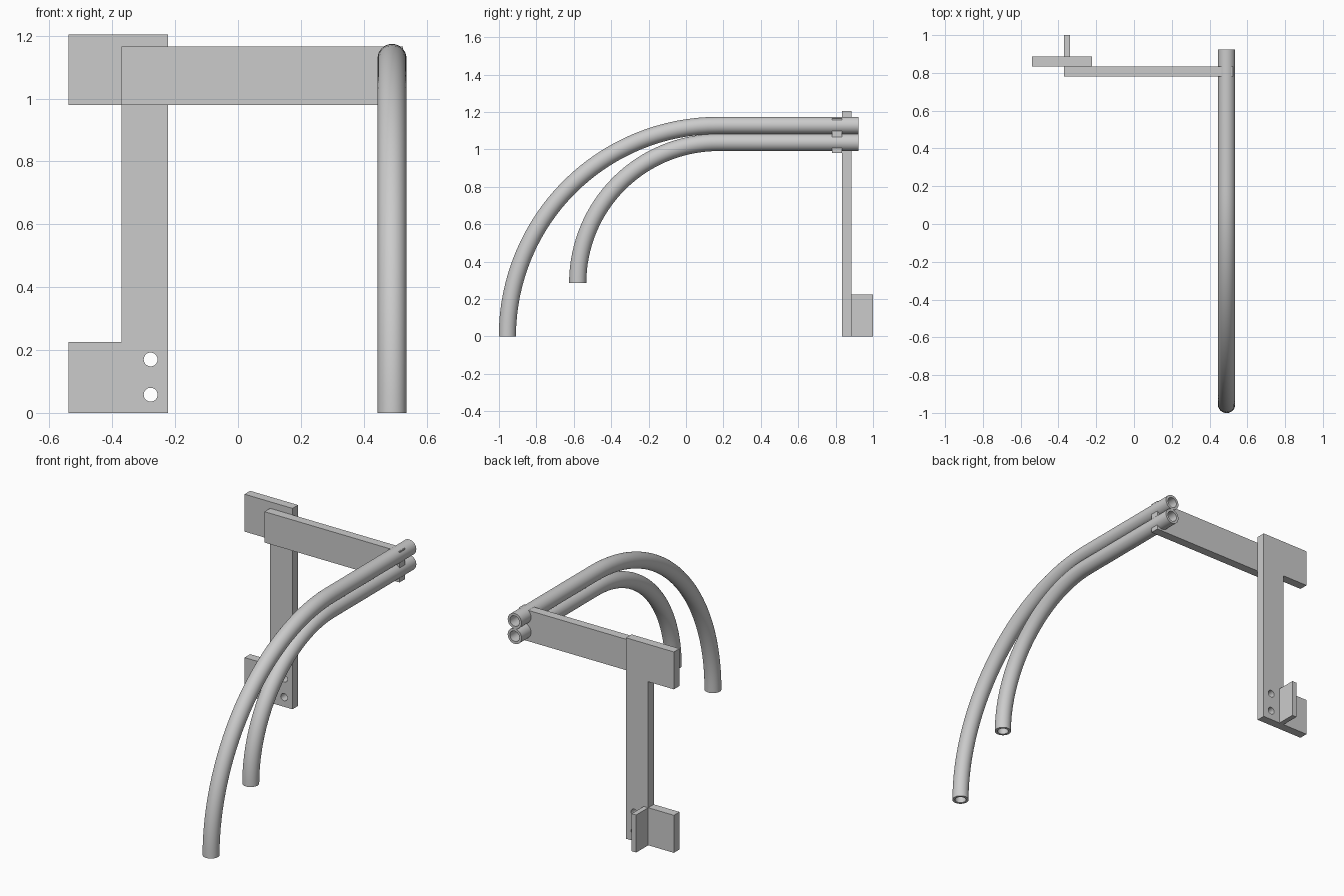
import bpy, bmesh
from math import cos, sin, pi, radians
from mathutils import Vector, Matrix

default = bpy.data.objects.get("Cube")
if default:
    bpy.data.objects.remove(default, do_unlink=True)

# Single plain grey material
steel = bpy.data.materials.new("grey_steel")
grey = (0.6, 0.6, 0.6, 1)
steel.use_nodes = True
steel.diffuse_color = grey
steel.node_tree.nodes["Principled BSDF"].inputs["Base Color"].default_value = grey


def add_object(name, mesh):
    mesh.materials.clear()
    mesh.materials.append(steel)
    obj = bpy.data.objects.new(name, mesh)
    bpy.context.collection.objects.link(obj)
    return obj


def smooth(obj):
    bpy.ops.object.select_all(action="DESELECT")
    obj.select_set(True)
    bpy.context.view_layer.objects.active = obj
    bpy.ops.object.shade_smooth_by_angle(angle=radians(35))


def box(name, low, high):
    low, high = Vector(low), Vector(high)
    bm = bmesh.new()
    bmesh.ops.create_cube(bm, size=1, matrix=Matrix.Translation((low + high) / 2)
                          @ Matrix.Diagonal((high - low).to_4d()))
    mesh = bpy.data.meshes.new(name)
    bm.to_mesh(mesh)
    bm.free()
    return add_object(name, mesh)


def plate(name, outlines, y_front, y_back):
    """Upright plate from x-z outlines; inner outlines become holes."""
    curve = bpy.data.curves.new(name, "CURVE")
    curve.dimensions = "2D"
    curve.fill_mode = "BOTH"
    curve.extrude = (y_back - y_front) / 2
    for points in outlines:
        spline = curve.splines.new("POLY")
        spline.points.add(len(points) - 1)
        for point, (x, z) in zip(spline.points, points):
            point.co = (x, z, 0, 1)
        spline.use_cyclic_u = True
    temp = bpy.data.objects.new(name + "_outline", curve)
    bpy.context.collection.objects.link(temp)
    graph = bpy.context.evaluated_depsgraph_get()
    mesh = bpy.data.meshes.new_from_object(temp.evaluated_get(graph))
    bpy.data.objects.remove(temp, do_unlink=True)
    mesh.transform(Matrix.Translation((0, (y_front + y_back) / 2, 0))
                   @ Matrix.Rotation(pi / 2, 4, "X"))
    bm = bmesh.new()
    bm.from_mesh(mesh)
    bmesh.ops.remove_doubles(bm, verts=bm.verts, dist=0.0001)
    bmesh.ops.recalc_face_normals(bm, faces=bm.faces)
    bm.to_mesh(mesh)
    bm.free()
    return add_object(name, mesh)


def bent_pipe(name, x, y_back, y_bend, z_low, bend, outer=0.046, inner=0.031,
              sides=32, steps=32):
    """Hollow pipe: straight run, then a quarter bend down to z_low."""
    path = [(y_back, z_low + bend, pi / 2)]
    for i in range(steps + 1):
        a = pi / 2 + pi / 2 * i / steps
        path.append((y_bend + bend * cos(a), z_low + bend * sin(a), a))
    bm = bmesh.new()
    walls = []
    for radius in (outer, inner):
        rings = []
        for y, z, a in path:
            ring = []
            for k in range(sides):
                t = 2 * pi * k / sides
                r = radius * sin(t)
                ring.append(bm.verts.new((x + radius * cos(t),
                                          y + r * cos(a), z + r * sin(a))))
            rings.append(ring)
        walls.append(rings)

    def bridge(one, two):
        for k in range(sides):
            n = (k + 1) % sides
            bm.faces.new((one[k], one[n], two[n], two[k]))

    for rings in walls:
        for one, two in zip(rings, rings[1:]):
            bridge(one, two)
    for end in (0, -1):
        bridge(walls[0][end], walls[1][end])
    bmesh.ops.recalc_face_normals(bm, faces=bm.faces)
    mesh = bpy.data.meshes.new(name)
    bm.to_mesh(mesh)
    bm.free()
    smooth(add_object(name, mesh))


def circle(x, z, radius, sides=32):
    return [(x + radius * cos(2 * pi * k / sides), z + radius * sin(2 * pi * k / sides))
            for k in range(sides)]


# Upright bracket with two bolt holes
left, notch, right = -0.54, -0.37, -0.222
outline = [(left, 0), (right, 0), (right, 1.204), (left, 1.204),
           (left, 0.98), (notch, 0.98), (notch, 0.225), (left, 0.225)]
bracket = plate("upright_bracket",
                [outline] + [circle(-0.278, z, 0.022) for z in (0.058, 0.17)],
                0.833, 0.886)
smooth(bracket)

# Rear fin and cross arm
box("rear_fin", (-0.37, 0.886, 0), (-0.34, 1, 0.225))
box("cross_arm", (-0.37, 0.78, 0.98), (0.525, 0.833, 1.165))

# Two curved pipes, one under the other
bent_pipe("outer_pipe", 0.49, 0.923, 0.173, 0, 1.128)
bent_pipe("inner_pipe", 0.49, 0.923, 0.173, 0.285, 0.752)
